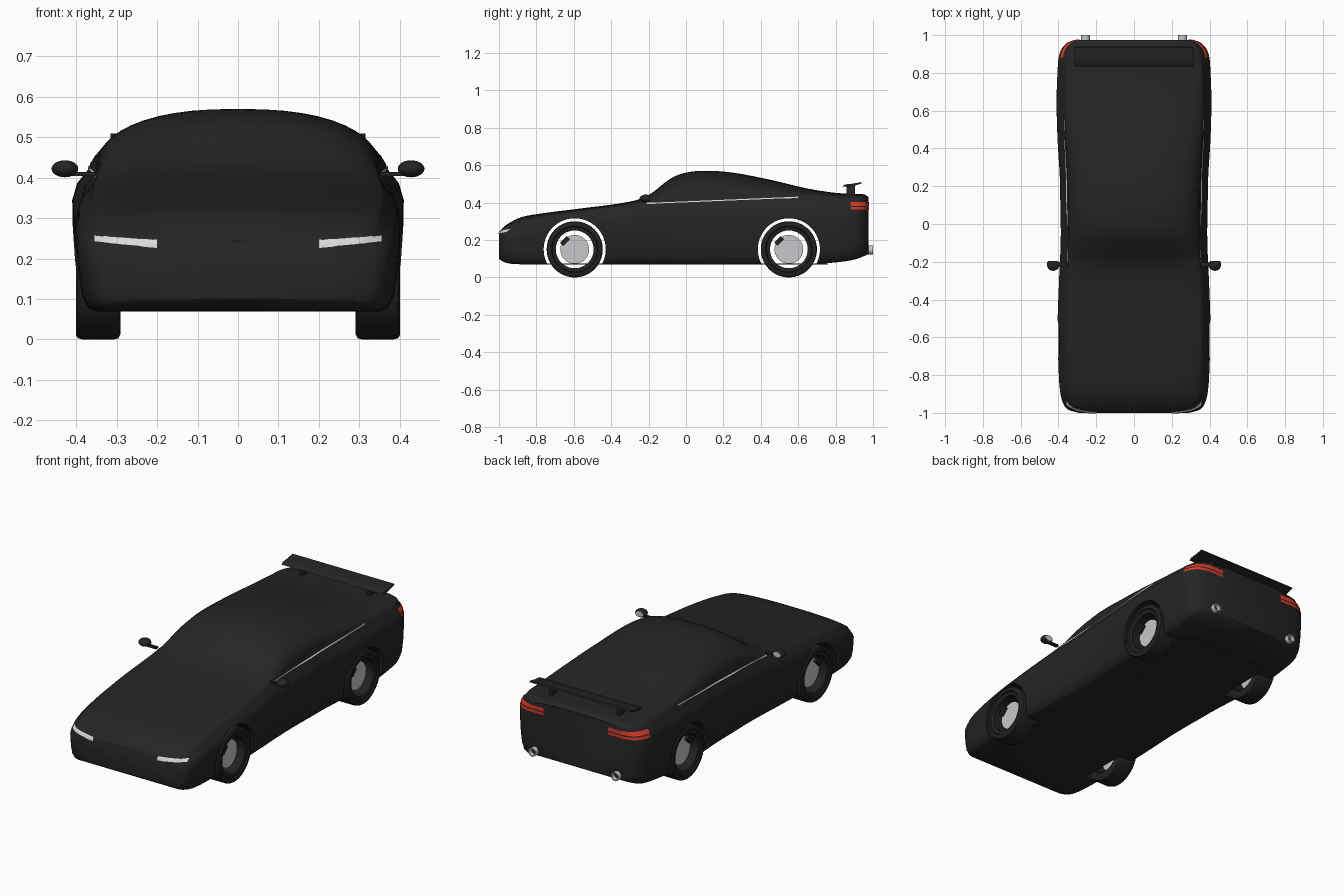
import bpy, bmesh, math
from mathutils import Vector, Matrix
from mathutils.bvhtree import BVHTree

if "Cube" in bpy.data.objects:
    bpy.data.objects.remove(bpy.data.objects["Cube"])


def material(name, rgb):
    m = bpy.data.materials.new(name)
    m.use_nodes = True
    m.diffuse_color = (*rgb, 1)
    m.node_tree.nodes["Principled BSDF"].inputs["Base Color"].default_value = (*rgb, 1)
    return m


paint = material("black_paint", (0.018, 0.018, 0.018))
rubber = material("black_rubber", (0.016, 0.016, 0.016))
metal = material("light_metal", (0.58, 0.58, 0.6))
lens = material("clear_lens", (0.7, 0.7, 0.7))
red = material("red_lens", (0.7, 0.045, 0.02))


def finish(name, bm, mats, angle=35):
    bmesh.ops.recalc_face_normals(bm, faces=bm.faces)
    me = bpy.data.meshes.new(name)
    bm.to_mesh(me)
    bm.free()
    ob = bpy.data.objects.new(name, me)
    bpy.context.collection.objects.link(ob)
    for m in mats:
        me.materials.append(m)
    smooth(ob, angle)
    return ob


def smooth(ob, angle=35):
    bpy.ops.object.select_all(action="DESELECT")
    ob.select_set(True)
    bpy.context.view_layer.objects.active = ob
    bpy.ops.object.shade_smooth_by_angle(angle=math.radians(angle))


def skin(bm, rings, closed_rows=False, closed_cols=True):
    """Join rows of points with quads and return the vertex rows."""
    rows = [[bm.verts.new(p) for p in ring] for ring in rings]
    pairs = list(zip(rows, rows[1:])) + ([(rows[-1], rows[0])] if closed_rows else [])
    for a, b in pairs:
        n = len(a)
        for i in range(n if closed_cols else n - 1):
            j = (i + 1) % n
            bm.faces.new((a[i], a[j], b[j], b[i]))
    return rows


def lathe(name, profile, centre, axis, mat, sides=40):
    """Turn a closed (radius, along) profile around the x or y axis."""
    rings = []
    for r, h in profile:
        ring = []
        for i in range(sides):
            a = 2 * math.pi * i / sides
            u, v = r * math.cos(a), r * math.sin(a)
            ring.append(Vector((h, u, v) if axis == "x" else (u, h, v)) + Vector(centre))
        rings.append(ring)
    bm = bmesh.new()
    skin(bm, rings, closed_rows=True)
    return finish(name, bm, [mat])


def box(name, centre, size, mat, rot=0):
    bm = bmesh.new()
    bmesh.ops.create_cube(bm, size=1, matrix=Matrix.Translation(centre)
                          @ Matrix.Rotation(rot, 4, "X") @ Matrix.Diagonal((*size, 1)))
    return finish(name, bm, [mat])


# Body stations: y, half width, underside, belt height, centre height
STATIONS = [
    (-1, .29, .1, .215, .243), (-.985, .345, .088, .235, .26),
    (-.95, .375, .075, .26, .288), (-.88, .392, .07, .29, .322),
    (-.75, .4, .07, .32, .345), (-.55, .405, .07, .35, .37),
    (-.3, .397, .07, .38, .405), (-.2, .392, .07, .39, .44),
    (-.08, .388, .07, .398, .53), (0, .388, .07, .402, .56),
    (.1, .39, .07, .41, .57), (.25, .393, .07, .415, .56),
    (.45, .405, .07, .42, .522), (.65, .41, .07, .422, .475),
    (.8, .405, .08, .42, .452), (.9, .395, .095, .42, .447),
    (.955, .36, .115, .415, .443), (.975, .31, .125, .405, .43)]


def slope(i, k):
    a, b = STATIONS[max(i - 1, 0)], STATIONS[min(i + 1, len(STATIONS) - 1)]
    return (b[k] - a[k]) / (b[0] - a[0])


def blended(i, t):
    """Smooth interpolation between station i and the next."""
    a, b = STATIONS[i], STATIONS[i + 1]
    d = b[0] - a[0]
    out = [a[0] + d * t]
    for k in range(1, 5):
        out.append((2 * t**3 - 3 * t**2 + 1) * a[k] + (t**3 - 2 * t**2 + t) * d * slope(i, k)
                   + (3 * t**2 - 2 * t**3) * b[k] + (t**3 - t**2) * d * slope(i + 1, k))
    return out


def section(y, w, low, belt, top):
    h = belt - low
    half = [(0, low), (.88 * w, low), (.925 * w, low + .03 * h), (.965 * w, low + .15 * h),
            (.985 * w, low + .35 * h), (.997 * w, low + .6 * h), (w, low + .78 * h),
            (.97 * w, low + .9 * h)]
    steps = 12
    for i in range(steps + 1):
        a = math.pi / 2 * i / steps
        half.append((.9 * w * max(math.cos(a), 0) ** .83 if i < steps else 0,
                     belt + (top - belt) * math.sin(a) ** .83))
    return [(x, y, z) for x, z in half] + [(-x, y, z) for x, z in half[-2:0:-1]]


rings = [section(*blended(i, s / 4)) for i in range(len(STATIONS) - 1) for s in range(4)]
rings.append(section(*STATIONS[-1]))
bm = bmesh.new()
rows = skin(bm, rings)
bm.faces.new(rows[0])
bm.faces.new(rows[-1])
bmesh.ops.recalc_face_normals(bm, faces=bm.faces)
surface = BVHTree.FromBMesh(bm)
body = finish("body_shell", bm, [paint], 40)

# Wheel arches cut through the shell, with a floor left between them
AXLES = {"front": -.595, "rear": .55}
HUB = .15
for end, y in AXLES.items():
    bpy.ops.mesh.primitive_cylinder_add(vertices=64, radius=.166, depth=1.2,
                                        location=(0, y, HUB), rotation=(0, math.pi / 2, 0))
    cutter = bpy.context.object
    cutter.hide_render = True
    mod = body.modifiers.new("arch", "BOOLEAN")
    mod.operation, mod.solver, mod.object = "DIFFERENCE", "EXACT", cutter
    bpy.context.view_layer.objects.active = body
    bpy.ops.object.modifier_apply(modifier=mod.name)
    bpy.data.objects.remove(cutter)
smooth(body, 40)
box("floor_pan", (0, -.02, .0725), (.56, 1.56, .005), paint)


def plate(name, rays, mat):
    """Thin patch laid on the body where a grid of (origin, direction) rays meets it."""
    grid = []
    for row in rays:
        line = []
        for origin, direction in row:
            hit, normal, _, _ = surface.ray_cast(Vector(origin), Vector(direction))
            if hit:
                line.append(hit + normal * .003)
        grid.append(line)
    if len({len(line) for line in grid}) == 1:
        bm = bmesh.new()
        skin(bm, grid, closed_cols=False)
        finish(name, bm, [mat])


def lerp(a, b, t):
    return a + (b - a) * t


TYRE = [(.101, -.05), (.108, -.055), (.138, -.055), (.147, -.05), (.15, -.038),
        (.15, .038), (.147, .05), (.138, .055), (.125, .055), (.12, .048), (.108, .048), (.101, .044)]
DISC = [(.0005, -.006), (.077, -.006), (.077, .006), (.0005, .006)]
PIPE = [(.018, 0), (.024, 0), (.024, .05), (.018, .05)]

for side, s in (("left", 1), ("right", -1)):
    # Wheels with brakes
    for end, y in AXLES.items():
        lathe(f"{end}_{side}_tyre", [(r, s * h) for r, h in TYRE], (s * .346, y, HUB), "x", rubber, 56)
        lathe(f"{end}_{side}_brake_disc", DISC, (s * .352, y, HUB), "x", metal)
        box(f"{end}_{side}_caliper", (s * .358, y - .052, HUB + .045), (.03, .05, .024),
            rubber, math.radians(45))

    # Headlight, tapering towards the outside
    rays = []
    for i in range(15):
        t = i / 14
        low, high = lerp(.226, .241, t), lerp(.245, .256, t)
        x = s * lerp(.2, .355, t)
        rays.append([((x, -2, lerp(low, high, j / 4)), (0, 1, 0)) for j in range(5)])
    plate(f"{side}_headlight", rays, lens)

    # Tail light in two bars that wrap round the corner
    for bar, low, high in (("lower", .362, .376), ("upper", .382, .402)):
        rays = []
        for i in range(25):
            a = math.radians(lerp(90, 18, i / 24))
            rays.append([((s * .2, .82, z), (s * math.cos(a), math.sin(a), 0))
                         for z in (low, (low + high) / 2, high)])
        plate(f"{side}_{bar}_tail_light", rays, red)

    # Bright strip below the side window
    rays = []
    for i in range(41):
        z = lerp(.391, .424, i / 40)
        rays.append([((s * 2, lerp(-.21, .6, i / 40), z + d), (-s, 0, 0)) for d in (0, .007)])
    plate(f"{side}_window_strip", rays, lens)

    # Door mirror with flat glass at the back
    bm = bmesh.new()
    bmesh.ops.create_uvsphere(bm, u_segments=24, v_segments=16, radius=1)
    for v in bm.verts:
        v.co.y = min(v.co.y, .6)
    for f in bm.faces:
        f.material_index = int(all(v.co.y > .59 for v in f.verts))
    bmesh.ops.transform(bm, verts=bm.verts, matrix=Matrix.Translation((s * .428, -.215, .422))
                        @ Matrix.Diagonal((.033, .033, .021, 1)))
    finish(f"{side}_mirror", bm, [paint, metal])
    box(f"{side}_mirror_arm", (s * .382, -.215, .409), (.06, .02, .01), paint)

    # Exhaust pipe and spoiler post
    lathe(f"{side}_exhaust", PIPE, (s * .257, .95, .147), "y", metal, 24)
    box(f"{side}_spoiler_post", (s * .21, .88, .465), (.02, .045, .06), paint)

# Spoiler blade
blade = [(.835, .486), (.85, .497), (.89, .501), (.935, .509), (.94, .503), (.9, .49), (.86, .484)]
bm = bmesh.new()
ends = skin(bm, [[(x, y, z) for y, z in blade] for x in (-.315, .315)])
for end in ends:
    bm.faces.new(end)
finish("spoiler_blade", bm, [paint])
